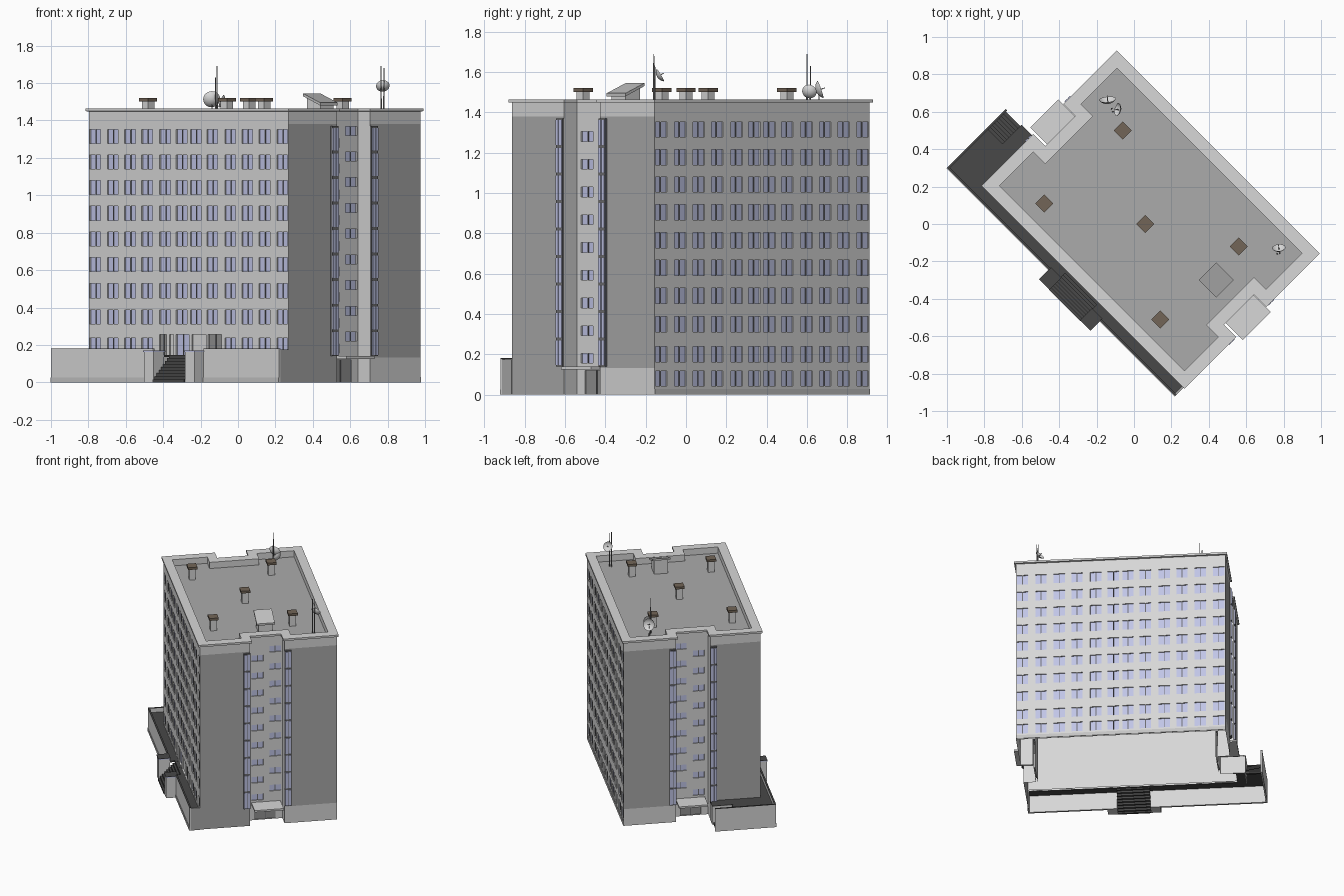
import bpy, bmesh, math
from mathutils import Vector, Matrix

if "Cube" in bpy.data.objects:
    bpy.data.objects.remove(bpy.data.objects["Cube"])

COL = {"wall light grey": (.68, .68, .68), "end panel grey": (.40, .40, .40), "roof grey": (.41, .41, .41),
       "glass blue": (.53, .56, .80), "frame dark grey": (.15, .15, .16), "paving dark grey": (.065, .065, .065),
       "vent brown": (.17, .13, .095), "door grey": (.28, .28, .28), "trim grey": (.55, .55, .55)}
MATS = []
for n in COL:
    m = bpy.data.materials.new(n)
    m.diffuse_color = (*COL[n], 1)
    m.use_nodes = True
    m.node_tree.nodes["Principled BSDF"].inputs["Base Color"].default_value = m.diffuse_color
    MATS.append(m)
WALL, PANEL, ROOF, GLASS, FRAME, PAVE, BROWN, DOOR, TRIM = range(9)
TURN = Matrix.Rotation(math.radians(-45), 4, 'Z')   # building axes (u, v) to world


def finish(name, bm, mat=None, turn=True):
    if turn:
        bm.transform(TURN)
    me = bpy.data.meshes.new(name)
    used = [mat] if mat is not None else sorted({f.material_index for f in bm.faces})
    for f in bm.faces:
        f.material_index = 0 if mat is not None else used.index(f.material_index)
    bm.to_mesh(me)
    bm.free()
    for i in used:
        me.materials.append(MATS[i])
    ob = bpy.data.objects.new(name, me)
    bpy.context.collection.objects.link(ob)
    return ob


def add_box(bm, u0, u1, v0, v1, z0, z1):
    M = Matrix.Translation(((u0 + u1) / 2, (v0 + v1) / 2, (z0 + z1) / 2)) @ Matrix.Diagonal((u1 - u0, v1 - v0, z1 - z0, 1))
    return bmesh.ops.create_cube(bm, size=1, matrix=M)['verts']


def boxes(name, mat, *dims):
    bm = bmesh.new()
    for d in dims:
        add_box(bm, *d)
    return finish(name, bm, mat)


def wall(name, p0, p1, rects=(), dark=None, z0=0, z1=1.45):
    """Wall from p0 to p1 (outside on the right); rects (a, b, z0, z1, depth, mat) are recessed."""
    p0, p1 = Vector((*p0, 0)), Vector((*p1, 0))
    L, d = (p1 - p0).length, (p1 - p0).normalized()
    n = Vector((d.y, -d.x, 0))
    bm = bmesh.new()

    def quad(pts, mat):
        f = bm.faces.new([bm.verts.new(p0 + d * a + n * o + Vector((0, 0, z))) for a, z, o in pts])
        f.material_index = mat

    def bar(a0, a1, za, zb, o0, o1):
        vs = add_box(bm, a0, a1, o0, o1, za, zb)
        for v in vs:
            v.co = p0 + d * v.co.x + n * v.co.y + Vector((0, 0, v.co.z))
        fs = {f for v in vs for f in v.link_faces}
        for f in fs:
            f.material_index = FRAME
        bmesh.ops.reverse_faces(bm, faces=list(fs))

    cuts = lambda vals: sorted({round(v, 4) for v in vals})
    xs = cuts([0, L] + [r[0] for r in rects] + [r[1] for r in rects])
    zs = cuts([z0, z1] + [r[2] for r in rects] + [r[3] for r in rects] + list(dark or []))
    for a, b in zip(xs, xs[1:]):
        for za, zb in zip(zs, zs[1:]):
            ca, cz = (a + b) / 2, (za + zb) / 2
            if cz < z0 or any(r[0] < ca < r[1] and r[2] < cz < r[3] for r in rects):
                continue
            quad([(a, za, 0), (b, za, 0), (b, zb, 0), (a, zb, 0)], PANEL if dark and dark[0] < cz < dark[1] else WALL)
    for a, b, za, zb, h, mat in rects:
        c = [(a, za), (b, za), (b, zb), (a, zb)]
        quad([(*p, -h) for p in c], mat)
        for p, q in zip(c, c[1:] + c[:1]):
            quad([(*p, 0), (*q, 0), (*q, -h), (*p, -h)], WALL)
        # centre mullion
        if mat != WALL:
            m = (a + b) / 2
            bar(m - .003, m + .003, za, zb, -h, -h + .004)
    # plain inner lining behind the windows
    if rects:
        quad([(0, z0, -.012), (0, z1, -.012), (L, z1, -.012), (L, z0, -.012)], WALL)
    bmesh.ops.remove_doubles(bm, verts=bm.verts, dist=1e-5)
    return finish(name, bm)


# main dimensions along the building axes
U0, U1, V0, V1 = -.709, .801, -.419, .579
R0, R1, RD = -.053, .198, .091        # stairwell recess
MID = (U0 + U1) / 2
OFF = [.053, .178, .314, .443, .574, .707]
COLS = sorted([-o for o in OFF] + OFF)
ROWS = [.08, .20, .35, .49, .63, .766, .904, 1.042, 1.178, 1.315]
half = (U1 - U0) / 2
win = lambda c, z, w=.041, h=.038: (c - w, c + w, z - h, z + h, .008, GLASS)

# long facades; the front one stops at the terrace floor
front = [win(half + c, z) for c in COLS for z in ROWS[1:] if not (z < .3 and -.24 < c < .23)]
front += [(a - U0, b - U0, .147, .255, .01, m) for a, b, m in
          [(-.176, -.12, DOOR), (-.10, -.07, WALL), (-.05, .048, GLASS), (.07, .178, WALL), (.192, .293, DOOR)]]
wall("front_facade", (U0, V0), (U1, V0), front, z0=.14)
wall("rear_facade", (U1, V1), (U0, V1), [win(half + c, z) for c in COLS for z in ROWS])

# end walls with stairwell recess
for tag, s in (("right", 1), ("left", -1)):
    ue = MID + s * half
    ur = ue - s * RD

    def side(name, a, b, rects=(), dark=None, z0=0):
        wall(tag + name, *((a, b) if s > 0 else (b, a)), rects, dark, z0)
    side("_end_front", (ue, V0), (ue, R0), (), (0, 1.38), 0 if s > 0 else .14)
    side("_end_rear", (ue, R1), (ue, V1), (), (.132, 1.38))
    side("_recess_side_a", (ue, R0), (ur, R0))
    side("_recess_side_b", (ur, R1), (ue, R1))
    along = lambda v: v - R0 if s > 0 else R1 - v
    rects = [win(along(.146), .245 + .1375 * i, .042, .024) for i in range(9)]
    rects += [win(along(.017), .18 + .1375 * i, .042, .024) for i in range(9)]
    c = along(.075)
    rects.append((c - .075, c + .075, .002, .12, .01, DOOR))
    side("_stairwell_wall", (ur, R0), (ur, R1), rects)
    # tall window strips beside the recess
    glass, bars = [], []
    ua, ub = sorted((ue, ue + s * .012))
    ga, gb = sorted((ue + s * .010, ue + s * .017))
    for va, vb in ((-.1, R0), (R1, .246)):
        bars.append((ua, ub, va, vb, .14, 1.37))
        for i in range(9):
            z = .147 + .1365 * i
            m = (va + vb) / 2
            glass += [(ga, gb, va + .003, m - .002, z, z + .122), (ga, gb, m + .002, vb - .003, z, z + .122)]
    boxes(tag + "_window_strips", GLASS, *glass)
    boxes(tag + "_strip_frames", FRAME, *bars)
    ua, ub = sorted((ur, ue + s * .048))
    boxes(tag + "_door_canopy", WALL, (ua, ub, -.028, .184, .126, .14))


def outline(d):
    """H-shaped plan offset outward by d."""
    a, b, c, e = U0 - d, U1 + d, V0 - d, V1 + d
    p, q, r, l = R0 + d, R1 - d, U1 - RD + d, U0 + RD - d
    return [(a, c), (b, c), (b, p), (r, p), (r, q), (b, q), (b, e), (a, e), (a, q), (l, q), (l, p), (a, p)]


# cornice and parapet ring, swept through a stepped profile
bm = bmesh.new()
loops = [[bm.verts.new((*p, z)) for p in outline(d)]
         for d, z in ((0, 1.448), (.012, 1.45), (.012, 1.465), (-.055, 1.465), (-.055, 1.415))]
for A, B in zip(loops, loops[1:]):
    for i in range(12):
        j = (i + 1) % 12
        bm.faces.new((A[i], A[j], B[j], B[i]))
finish("roof_parapet", bm, WALL)
bm = bmesh.new()
bm.faces.new([bm.verts.new((*p, 1.416)) for p in outline(-.054)])
finish("roof_deck", bm, ROOF)

# roof vents
for i, (x, y) in enumerate([(-.06, .5), (-.48, .11), (.06, 0), (.56, -.12), (.14, -.51)]):
    u, v = (x - y) / math.sqrt(2), (x + y) / math.sqrt(2)
    boxes(f"vent_shaft_{i}", WALL, (u - .023, u + .023, v - .023, v + .023, 1.415, 1.502))
    boxes(f"vent_cap_{i}", BROWN, (u - .034, u + .034, v - .034, v + .034, 1.502, 1.52))

# roof hatch with sloping lid
for nm, mat, r, z0, z1 in (("hatch_house", WALL, .05, 1.415, 1.51), ("hatch_lid", TRIM, .066, 1.505, 1.52)):
    bm = bmesh.new()
    for v in add_box(bm, .523 - r, .523 + r, .099 - r, .099 + r, z0, z1):
        if v.co.z > 1.45:
            v.co.z -= (v.co.x - .523) * .38
    finish(nm, bm, mat)

# satellite dishes and masts (world axes)
for i, (pos, r, aim) in enumerate([((-.14, .655, 1.51), .045, (-.1, 1, .35)), ((-.08, .61, 1.50), .036, (-1, .2, .4)),
                                   ((.775, -.135, 1.58), .036, (-.1, 1, .6))]):
    bm = bmesh.new()
    R = r / .8
    bmesh.ops.create_uvsphere(bm, u_segments=20, v_segments=20, radius=R)
    bmesh.ops.delete(bm, geom=[v for v in bm.verts if v.co.z > -.57 * R], context='VERTS')
    bm.transform(Matrix.Translation((0, 0, .8 * R)))
    bmesh.ops.create_cone(bm, cap_ends=True, segments=6, radius1=.003, radius2=.002, depth=r * .8,
                          matrix=Matrix.Translation((0, 0, r * .4)))
    bm.transform(Matrix.Translation(pos) @ Vector(aim).to_track_quat('Z', 'Y').to_matrix().to_4x4())
    ob = finish(f"dish_{i}", bm, WALL, False)
    for p in ob.data.polygons:
        p.use_smooth = True
for i, (x, y, top) in enumerate([(-.112, .60, 1.69), (-.12, .617, 1.63), (.765, -.16, 1.69), (.78, -.155, 1.68), (-.14, .66, 1.5)]):
    bm = bmesh.new()
    bmesh.ops.create_cone(bm, cap_ends=True, segments=8, radius1=.0045, radius2=.002, depth=top - 1.415,
                          matrix=Matrix.Translation((x, y, (top + 1.415) / 2)))
    finish(f"mast_{i}", bm, DOOR, False)

# raised terrace
T0, T1, TV, W, H = -.92, .806, -.495, .012, .178
S0, S1, C0, C1 = -.075, .163, -.147, .235
outer = [(T0, C0, TV, TV + W), (C1, T1, TV, TV + W), (T0, T0 + W, TV + W, -.05)]
boxes("terrace_walls", WALL, *[(*r, 0, H) for r in outer],
      (-.80, U0, -.06, -.05, 0, .145), (-.80, -.79, -.21, -.06, 0, .145))
boxes("terrace_coping", PAVE, *[(*r, H, H + .003) for r in outer])
boxes("terrace_end_wall", PANEL, (T1 - W, T1, TV + W, V0, 0, .175))
boxes("terrace_floor", PAVE, (T0 + W, S0, TV + W, V0, .135, .146), (S1, T1 - W, TV + W, V0, .135, .146),
      (S0, S1, -.432, V0, .135, .146), (T0 + W, U0, V0, -.21, .135, .146), (-.80, U0, -.21, -.05, .135, .147))
boxes("stair_cheeks", WALL, (C0, S0, -.565, TV + W, 0, .162), (S1, C1, -.565, TV + W, 0, .162))
caps = [(C0 - .004, S0 + .004, -.568, -.478), (S1 - .004, C1 + .004, -.568, -.478)]
boxes("cheek_cap_rims", GLASS, *[(*c, .162, .169) for c in caps])
boxes("cheek_cap_tops", PAVE, *[(*c, .169, .171) for c in caps])

# stairs
N = 9
boxes("front_stairs", PAVE, *[(S0, S1, -.57 + .0153 * i, -.57 + .0153 * (i + 1) + .002, max(0, .0162 * (i - .3)), .0162 * (i + 1)) for i in range(N)])
boxes("side_stairs", PAVE, *[(T0 + W, -.80, -.06 - .0168 * (i + 1) - .002, -.06 - .0168 * i, max(0, .0162 * (i - .3)), .0162 * (i + 1)) for i in range(N)])

# plinth strips
boxes("plinth", TRIM, (T0, C0, TV - .003, TV, 0, .025), (C1, T1, TV - .003, TV, 0, .025),
      (U0, U1, V1, V1 + .003, 0, .028))
